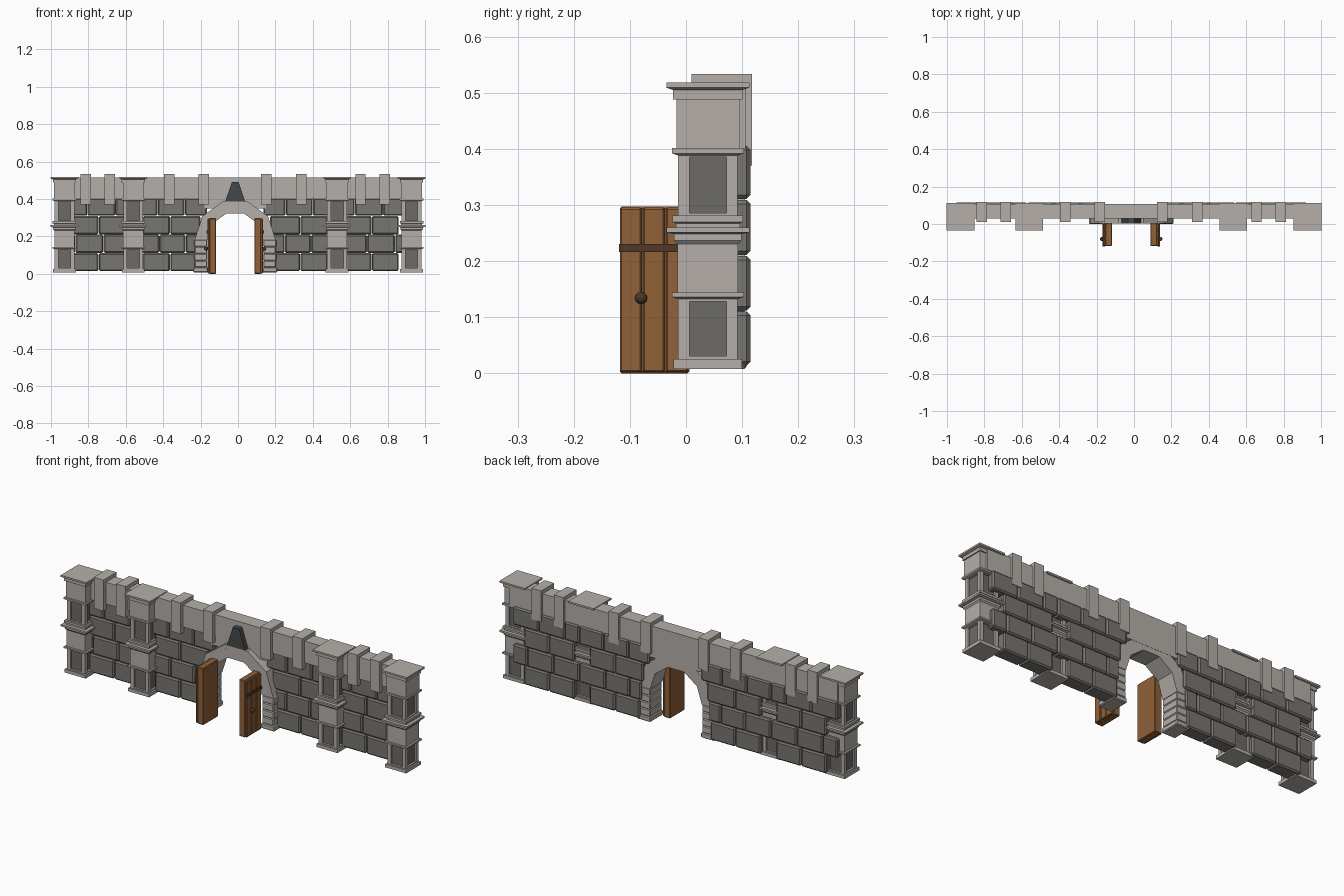
import bpy, bmesh, math

if "Cube" in bpy.data.objects:
    bpy.data.objects.remove(bpy.data.objects["Cube"])

CX = -0.015          # symmetry line of the gate
PY = 0.039           # pillar centre in depth


def material(name, rgb):
    m = bpy.data.materials.new(name)
    m.diffuse_color = (*rgb, 1)
    m.use_nodes = True
    m.node_tree.nodes["Principled BSDF"].inputs["Base Color"].default_value = m.diffuse_color
    return m


LIGHT = material("light_stone", (0.46, 0.43, 0.40))
BRICK = material("dark_stone", (0.19, 0.18, 0.165))
PANEL = material("panel_stone", (0.15, 0.145, 0.135))
SLATE = material("slate", (0.06, 0.065, 0.07))
WOOD = material("wood", (0.28, 0.12, 0.04))
DARKWOOD = material("dark_wood", (0.08, 0.04, 0.02))


def finish(bm, name, mat):
    bmesh.ops.recalc_face_normals(bm, faces=bm.faces)
    me = bpy.data.meshes.new(name)
    bm.to_mesh(me)
    bm.free()
    me.materials.append(mat)
    ob = bpy.data.objects.new(name, me)
    bpy.context.collection.objects.link(ob)
    return ob


def bevel(ob, width):
    b = ob.modifiers.new("bevel", "BEVEL")
    b.width, b.segments = width, 1
    return ob


def add_box(bm, x0, x1, y0, y1, z0, z1):
    vs = bmesh.ops.create_cube(bm, size=1)["verts"]
    for v in vs:
        v.co = ((x0 + x1) / 2 + v.co.x * (x1 - x0),
                (y0 + y1) / 2 + v.co.y * (y1 - y0),
                (z0 + z1) / 2 + v.co.z * (z1 - z0))


def boxes(name, mat, *dims):
    bm = bmesh.new()
    for d in dims:
        add_box(bm, *sorted(d[0:2]), *d[2:])
    return finish(bm, name, mat)


def add_prism(bm, pts, y0, y1):
    # front outline (x, z) extruded through the depth
    a = [bm.verts.new((x, y0, z)) for x, z in pts]
    b = [bm.verts.new((x, y1, z)) for x, z in pts]
    bm.faces.new(a)
    bm.faces.new(b[::-1])
    for i in range(len(a)):
        j = (i + 1) % len(a)
        bm.faces.new((a[i], b[i], b[j], a[j]))


def add_square_loft(bm, cx, cy, profile):
    # stacked square sections from (z, half width) pairs
    rings = [[bm.verts.new((cx + sx * h, cy + sy * h, z))
              for sx, sy in ((-1, -1), (1, -1), (1, 1), (-1, 1))] for z, h in profile]
    for r, s in zip(rings, rings[1:]):
        for i in range(4):
            bm.faces.new((r[i], r[(i + 1) % 4], s[(i + 1) % 4], s[i]))
    bm.faces.new(rings[0][::-1])
    bm.faces.new(rings[-1])


# Pillars: moulded blocks, corner posts and recessed dark panels
BASE = [(0.008, 0.061), (0.025, 0.061), (0.025, 0.053), (0.031, 0.053)]
MIDDLE = [(0.128, 0.053), (0.132, 0.053), (0.136, 0.064), (0.144, 0.064), (0.144, 0.054),
          (0.230, 0.054), (0.237, 0.060), (0.248, 0.060), (0.251, 0.074), (0.260, 0.074),
          (0.260, 0.057), (0.267, 0.057), (0.270, 0.063), (0.281, 0.063), (0.281, 0.053),
          (0.286, 0.053)]
TOP = [(0.385, 0.053), (0.388, 0.053), (0.392, 0.064), (0.401, 0.064), (0.401, 0.056),
       (0.488, 0.056), (0.488, 0.062), (0.505, 0.062), (0.509, 0.074), (0.518, 0.074)]
for n, x in enumerate((-0.928, -0.56, 0.53, 0.928)):
    bm = bmesh.new()
    for prof in (BASE, MIDDLE, TOP):
        add_square_loft(bm, x, PY, prof)
    for z0, z1 in ((0.030, 0.129), (0.285, 0.386)):
        for sx in (-1, 1):
            for sy in (-1, 1):
                px, py = x + sx * 0.043, PY + sy * 0.043
                add_box(bm, px - 0.01, px + 0.01, py - 0.01, py + 0.01, z0, z1)
    finish(bm, f"pillar_{n}", LIGHT)
    boxes(f"pillar_panels_{n}", PANEL,
          (x - 0.043, x + 0.043, PY - 0.043, PY + 0.043, 0.03, 0.129),
          (x - 0.043, x + 0.043, PY - 0.043, PY + 0.043, 0.285, 0.386))

# Brick courses: joint positions on the left, mirrored about the gate
COURSES = [
    (0.014, 0.110, [[-0.89, -0.745, -0.60], [-0.51, -0.363, -0.22]]),
    (0.112, 0.209, [[-0.955, -0.87, -0.72, -0.57, -0.42, -0.28, -0.21]]),
    (0.211, 0.309, [[-0.89, -0.745, -0.60], [-0.51, -0.363, -0.20]]),
    (0.311, 0.405, [[-0.955, -0.805, -0.655, -0.57, -0.43, -0.285, -0.165]]),
]
for side, m in (("left", 1), ("right", -1)):
    bm = bmesh.new()
    for z0, z1, runs in COURSES:
        for run in runs:
            for a, b in zip(run, run[1:]):
                p, q = sorted((CX + m * (a - CX), CX + m * (b - CX)))
                add_box(bm, p + 0.001, q - 0.001, 0.037, 0.115, z0, z1)
    bevel(finish(bm, f"wall_bricks_{side}", BRICK), 0.007)

# Parapet band and the wall filling above the arch
boxes("parapet", LIGHT, (-0.95, 0.95, 0.03, 0.106, 0.40, 0.514))
boxes("arch_filling", LIGHT, (CX - 0.165, CX + 0.165, 0.032, 0.106, 0.35, 0.402))

# Merlons wrapping over the parapet
for n, x in enumerate((-0.814, -0.685, -0.367, -0.182)):
    for side, m in (("left", 1), ("right", -1)):
        c = CX + m * (x - CX)
        boxes(f"merlon_{side}_{n}", LIGHT, (c - 0.028, c + 0.028, 0.010, 0.118, 0.37, 0.533))

# Gate arch ring of five straight stones
R_IN, R_OUT, ZC, N = 0.15, 0.217, 0.18, 5
bm = bmesh.new()


def arc(r, i):
    t = math.pi * i / N
    return CX + r * math.cos(t), ZC + r * math.sin(t)


for i in range(N):
    add_prism(bm, [arc(R_IN, i), arc(R_OUT, i), arc(R_OUT, i + 1), arc(R_IN, i + 1)], 0.004, 0.105)
finish(bm, "gate_arch", LIGHT)

# Jambs of stacked stones under the arch
for side, m in (("left", -1), ("right", 1)):
    stones = [(CX + m * 0.146, CX + m * 0.225, 0.0, 0.108, 0.008, 0.034)]
    for k in range(4):
        z = 0.034 + k * 0.0368
        stones.append((CX + m * 0.15, CX + m * (0.217 + 0.003 * (k % 2)), 0.004, 0.105, z, z + 0.0368))
    bevel(boxes(f"gate_jamb_{side}", LIGHT, *stones), 0.004)

# Plain tapered keystone over the arch
bm = bmesh.new()
add_prism(bm, [(CX - 0.06, 0.365), (CX + 0.06, 0.365), (CX + 0.018, 0.49), (CX - 0.018, 0.49)], 0.004, 0.04)
finish(bm, "keystone", SLATE)

# Open door leaves with planks, strap and knob on the outward side
for side, m in (("left", -1), ("right", 1)):
    def X(d):
        return CX + m * d
    bevel(boxes(f"door_{side}", WOOD, (X(0.103), X(0.138), -0.118, 0.006, 0.0, 0.297)), 0.003)
    planks = [(X(0.136), X(0.148), -0.118 + k * 0.041, -0.079 + k * 0.041, 0.002, 0.295)
              for k in range(3)]
    bevel(boxes(f"door_planks_{side}", WOOD, *planks), 0.003)
    boxes(f"door_strap_{side}", DARKWOOD, (X(0.140), X(0.154), -0.119, 0.0, 0.216, 0.230))
    bm = bmesh.new()
    bmesh.ops.create_uvsphere(bm, u_segments=10, v_segments=6, radius=0.011)
    for v in bm.verts:
        v.co.x += X(0.156)
        v.co.y -= 0.08
        v.co.z += 0.134
    finish(bm, f"door_knob_{side}", DARKWOOD)
